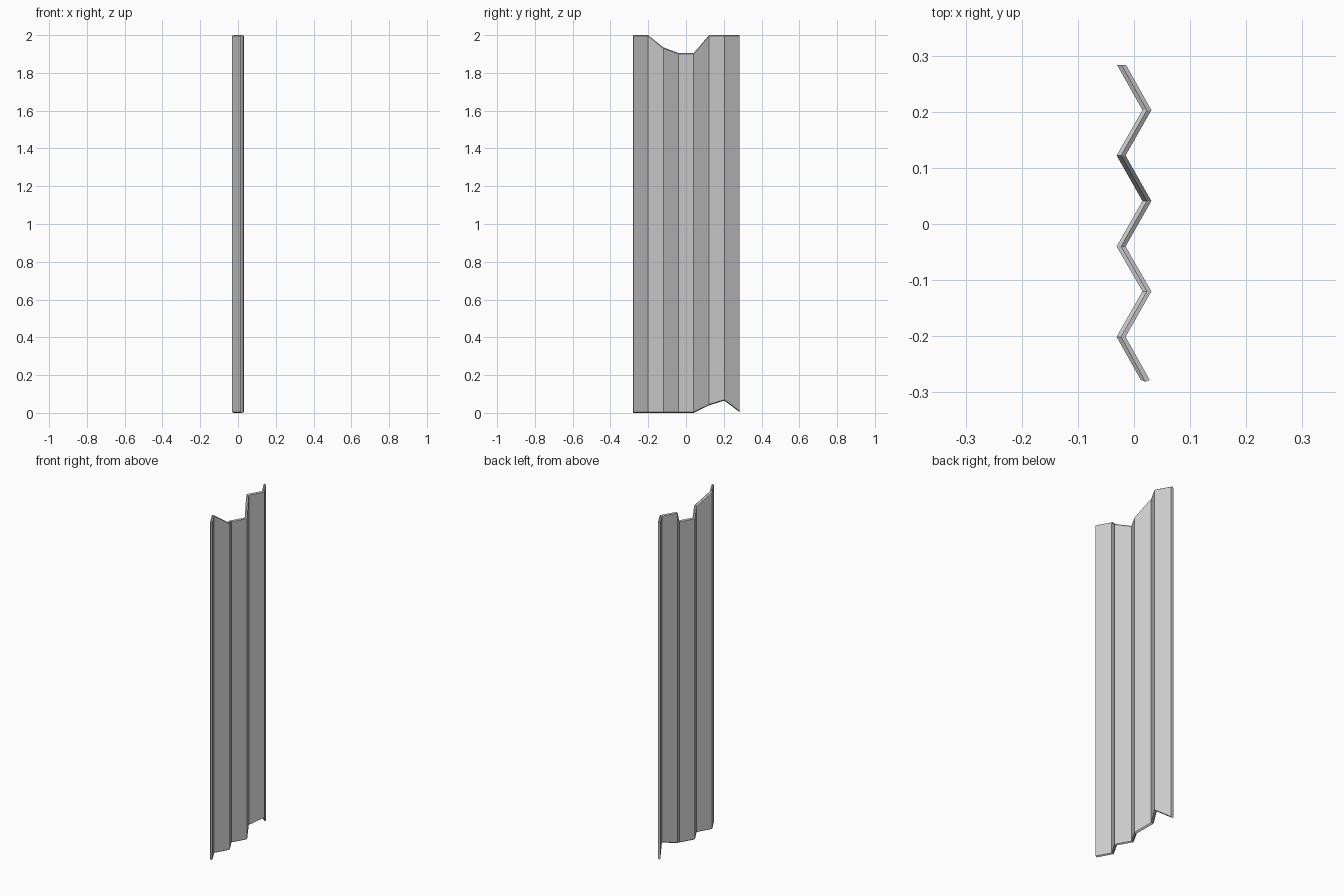
import bpy
import bmesh

cube = bpy.data.objects.get("Cube")
if cube:
    bpy.data.objects.remove(cube, do_unlink=True)

# Galvanised grey
grey = bpy.data.materials.new("metal grey")
grey.use_nodes = True
color = (0.6, 0.6, 0.6, 1)
grey.diffuse_color = color
grey.node_tree.nodes["Principled BSDF"].inputs["Base Color"].default_value = color

# Fold lines of the corrugated sheet: y, centre x, top height, bottom height
folds = [
    (-0.281, 0.02, 2.0, 0.0),
    (-0.201, -0.023, 2.0, 0.0),
    (-0.12, 0.023, 1.935, 0.0),
    (-0.04, -0.023, 1.905, 0.0),
    (0.041, 0.023, 1.905, 0.0),
    (0.122, -0.023, 2.0, 0.04),
    (0.203, 0.023, 2.0, 0.065),
    (0.283, -0.022, 2.0, 0.005),
]
half = 0.008    # half thickness measured along x
ridge = 0.005   # how far the middle of each rim stands proud

# Each fold is a six-sided ring: both rims peak along the middle of the sheet
bm = bmesh.new()
rings = []
for i, (y, x, top, bottom) in enumerate(folds):
    end = 0.003 if i == 0 else 0
    section = [
        (x - half, y + end, bottom + ridge),
        (x, y, bottom),
        (x + half, y + end, bottom + ridge),
        (x + half, y + end, top - ridge),
        (x, y, top),
        (x - half, y + end, top - ridge),
    ]
    rings.append([bm.verts.new(p) for p in section])

# Sheet panels between neighbouring folds
for a, b in zip(rings, rings[1:]):
    for k in range(6):
        n = (k + 1) % 6
        bm.faces.new((a[k], a[n], b[n], b[k]))

# Side edges, split along the middle
for ring in (rings[0], rings[-1]):
    bm.faces.new((ring[0], ring[1], ring[4], ring[5]))
    bm.faces.new((ring[1], ring[2], ring[3], ring[4]))
bmesh.ops.recalc_face_normals(bm, faces=bm.faces)

mesh = bpy.data.meshes.new("corrugated_sheet")
bm.to_mesh(mesh)
bm.free()
mesh.materials.append(grey)
sheet = bpy.data.objects.new("corrugated_sheet", mesh)
bpy.context.collection.objects.link(sheet)
